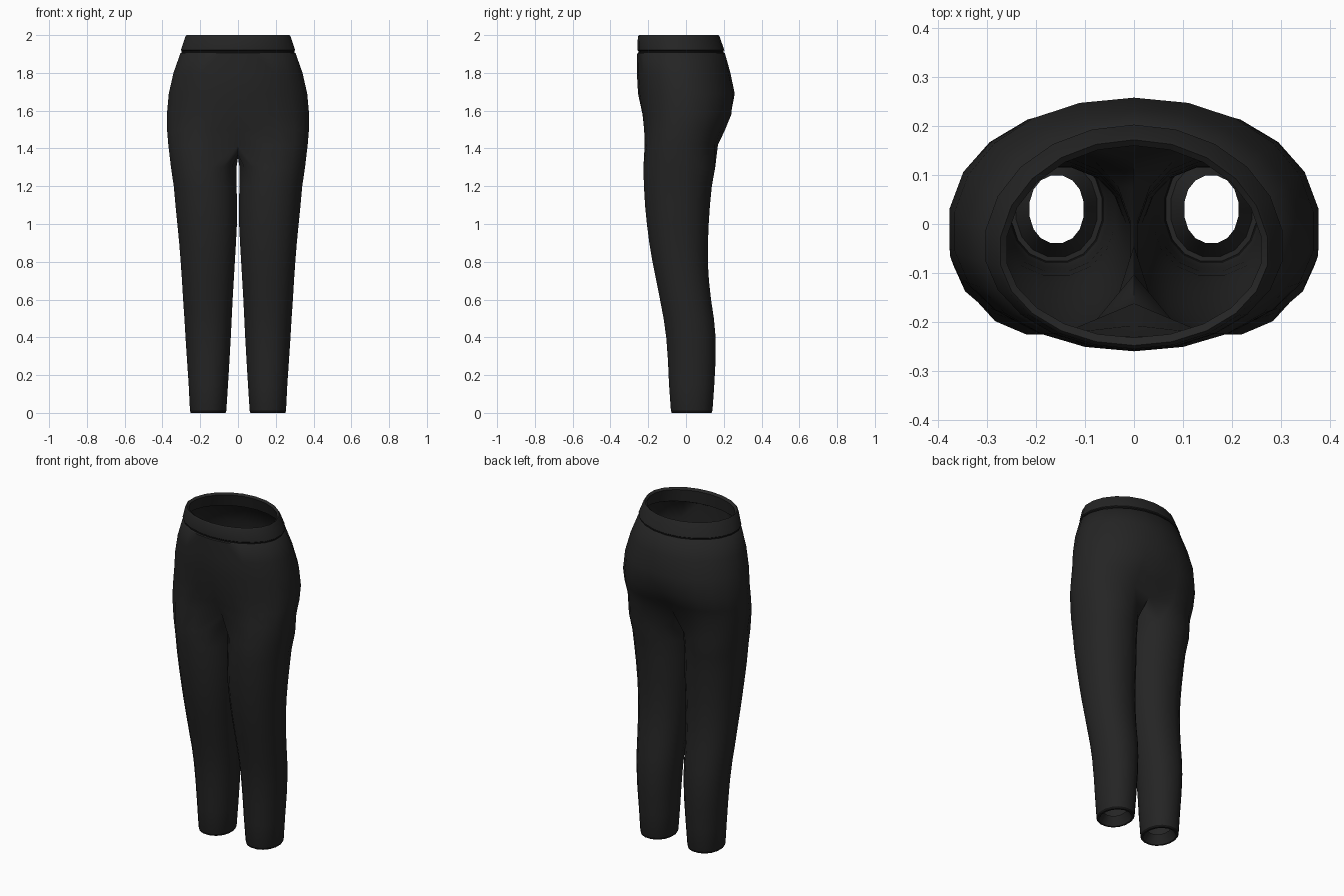
import bpy, bmesh, math
from mathutils import Vector

old = bpy.data.objects.get("Cube")
if old:
    bpy.data.objects.remove(old, do_unlink=True)


def material(name, v):
    m = bpy.data.materials.new(name)
    m.use_nodes = True
    m.diffuse_color = (v, v, v, 1)
    b = m.node_tree.nodes["Principled BSDF"]
    b.inputs["Base Color"].default_value = (v, v, v, 1)
    b.inputs["Roughness"].default_value = 0.9
    return m


CLOTH = material("black cloth", 0.018)
SEAM = material("dark seam", 0.006)
SEGS = 11      # segments from front centre to back centre
INNER = 4      # crotch points between back centre and front centre
LEG = SEGS + 1 + INNER


def power(v, p):
    return math.copysign(abs(v) ** (2 / p), v)


def half_ring(z, w, front, back, p=2.0, dent_f=0.0, dent_b=0.0):
    """Left half of a body section, with a dent on the centre line."""
    cy = (front + back) / 2 - 0.02
    pts = []
    for k in range(SEGS + 1):
        t = math.pi * k / SEGS
        x = w * power(math.sin(t), p) if 0 < k < SEGS else 0.0
        c = math.cos(t)
        y = cy - (cy - front if c > 0 else back - cy) * power(c, p)
        fall = math.exp(-(x / 0.09) ** 2)
        y += fall * (dent_f if c > 0 else -dent_b)
        pts.append(Vector((x, y, z)))
    return pts


def leg_ring(z, inner, outer, front, back, inset=0.0):
    """Full section of the left leg, numbered from the inner front."""
    cx, cy = (inner + outer) / 2, (front + back) / 2
    rx, ry = (outer - inner) / 2 - inset, (back - front) / 2 - inset
    pts = []
    for k in range(LEG):
        a = math.tau * (k + (INNER + 1) / 2) / LEG
        pts.append(Vector((cx - rx * power(math.cos(a), 2.15),
                           cy - ry * power(math.sin(a), 2.15), z)))
    return pts


def bridge(bm, upper, lower, closed, mat=0):
    n = len(upper)
    for i in range(n if closed else n - 1):
        j = (i + 1) % n
        f = bm.faces.new((upper[i], lower[i], lower[j], upper[j]))
        f.material_index = mat


def loft(bm, rings, closed, dark=()):
    rows = [[bm.verts.new(p) for p in r] for r in rings]
    for i in range(len(rows) - 1):
        bridge(bm, rows[i], rows[i + 1], closed, 1 if i in dark else 0)
    return rows


def finish(bm, name):
    """Mirror the left half, weld the centre and smooth the shading."""
    bmesh.ops.mirror(bm, geom=bm.verts[:] + bm.edges[:] + bm.faces[:],
                     axis='X', merge_dist=0.0005)
    bmesh.ops.recalc_face_normals(bm, faces=bm.faces[:])
    me = bpy.data.meshes.new(name)
    bm.to_mesh(me)
    bm.free()
    me.materials.append(CLOTH)
    me.materials.append(SEAM)
    ob = bpy.data.objects.new(name, me)
    bpy.context.collection.objects.link(ob)
    bpy.ops.object.select_all(action='DESELECT')
    ob.select_set(True)
    bpy.context.view_layer.objects.active = ob
    bpy.ops.object.shade_smooth_by_angle(angle=math.radians(50))


# Waistband: inner fold, top rim, outer side and seam groove
bm = bmesh.new()
loft(bm, [
    half_ring(1.915, 0.287, -0.238, 0.182),
    half_ring(1.99, 0.262, -0.232, 0.160),
    half_ring(2.0, 0.275, -0.248, 0.172),
    half_ring(1.992, 0.281, -0.255, 0.178),
    half_ring(1.920, 0.306, -0.257, 0.203),
    half_ring(1.916, 0.301, -0.252, 0.198),
    half_ring(1.908, 0.301, -0.252, 0.198),
], False, dark=(5,))
finish(bm, "waistband")

# Hips and legs
bm = bmesh.new()
hips = loft(bm, [
    half_ring(1.908, 0.301, -0.252, 0.198),
    half_ring(1.904, 0.308, -0.258, 0.206),
    half_ring(1.80, 0.345, -0.260, 0.235, 2.05),
    half_ring(1.69, 0.370, -0.254, 0.258, 2.1),
    half_ring(1.58, 0.380, -0.238, 0.252, 2.2, 0.008, 0.015),
    half_ring(1.50, 0.379, -0.232, 0.220, 2.35, 0.025, 0.03),
    half_ring(1.42, 0.372, -0.232, 0.182, 2.5, 0.07, 0.05),
], False)

# Crotch strip on the centre line closes the top of the leg
last = hips[-1]
front, back = last[0].co, last[-1].co
strip = []
for i in range(1, INNER + 1):
    t = i / (INNER + 1)
    p = back.lerp(front, t)
    p.z -= 0.07 * math.sin(math.pi * t) ** 0.7
    strip.append(bm.verts.new(p))

legs = loft(bm, [
    leg_ring(1.30, 0.005, 0.358, -0.229, 0.158),
    leg_ring(1.20, 0.004, 0.343, -0.226, 0.140),
    leg_ring(1.10, 0.003, 0.334, -0.220, 0.130),
    leg_ring(1.00, 0.003, 0.324, -0.210, 0.123),
    leg_ring(0.90, 0.008, 0.314, -0.197, 0.119),
    leg_ring(0.80, 0.014, 0.306, -0.180, 0.118),
    leg_ring(0.70, 0.020, 0.299, -0.160, 0.124),
    leg_ring(0.60, 0.026, 0.293, -0.140, 0.135),
    leg_ring(0.50, 0.031, 0.286, -0.121, 0.150),
    leg_ring(0.40, 0.036, 0.280, -0.107, 0.159),
    leg_ring(0.28, 0.043, 0.272, -0.098, 0.159),
    leg_ring(0.15, 0.051, 0.263, -0.092, 0.152),
    leg_ring(0.012, 0.060, 0.256, -0.082, 0.142),
    leg_ring(0.0, 0.060, 0.256, -0.082, 0.142, 0.004),
    leg_ring(0.0, 0.060, 0.256, -0.082, 0.142, 0.014),
    leg_ring(0.05, 0.060, 0.256, -0.082, 0.142, 0.042),
], True, dark=(12,))
bridge(bm, last + strip, legs[0], True)
finish(bm, "hips_and_legs")
